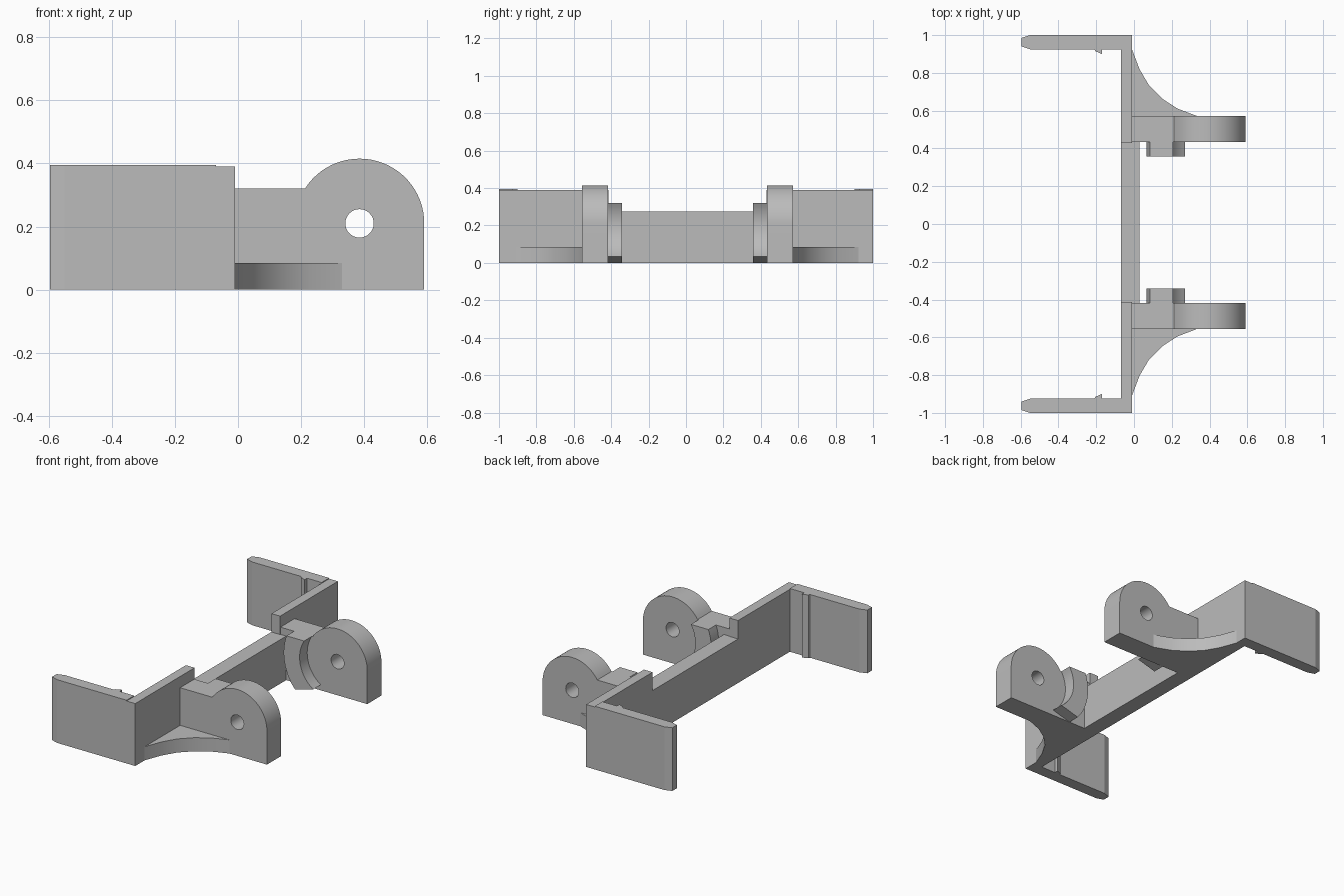
import bpy, bmesh
from math import sin, cos, pi, sqrt, atan2

if "Cube" in bpy.data.objects:
    bpy.data.objects.remove(bpy.data.objects["Cube"])

grey = bpy.data.materials.new("plain_grey")
grey.use_nodes = True
colour = (0.5, 0.5, 0.5, 1)
grey.diffuse_color = colour
grey.node_tree.nodes["Principled BSDF"].inputs["Base Color"].default_value = colour


def prism(name, profile, low, high, axis="z"):
    """Extrude a flat outline along z (outline in x, y) or y (outline in x, z)."""
    place = (lambda a, b: (a, b, low)) if axis == "z" else (lambda a, b: (a, low, b))
    bm = bmesh.new()
    face = bm.faces.new([bm.verts.new(place(a, b)) for a, b in profile])
    moved = bmesh.ops.extrude_face_region(bm, geom=[face])["geom"]
    shift = (0, 0, high - low) if axis == "z" else (0, high - low, 0)
    bmesh.ops.translate(bm, vec=shift,
                        verts=[v for v in moved if isinstance(v, bmesh.types.BMVert)])
    bmesh.ops.recalc_face_normals(bm, faces=bm.faces)
    mesh = bpy.data.meshes.new(name)
    bm.to_mesh(mesh)
    bm.free()
    mesh.materials.append(grey)
    obj = bpy.data.objects.new(name, mesh)
    bpy.context.collection.objects.link(obj)
    return obj


def arc(cx, cz, r, start, end, steps):
    return [(cx + r * cos(start + (end - start) * i / steps),
             cz + r * sin(start + (end - start) * i / steps)) for i in range(steps + 1)]


def rect(x0, x1, y0, y1):
    return [(x0, y0), (x1, y0), (x1, y1), (x0, y1)]


def activate(obj):
    bpy.ops.object.select_all(action="DESELECT")
    obj.select_set(True)
    bpy.context.view_layer.objects.active = obj


HOLE_X, HOLE_Z, EAR_R = 0.385, 0.21, 0.205
BACK, FRONT = -0.07, -0.01
ARM_TOP = 0.32
MID = 0.008  # the ears sit slightly off centre

# Low crossbar between the ears
prism("crossbar", rect(BACK, 0.03, MID - 0.425, MID + 0.425), 0, 0.275)

for side, label in ((1, "back"), (-1, "front")):
    def span(a, b):
        return sorted((side * a + MID, side * b + MID))

    # Tall upright part of the spine
    inner = side * 0.422 + MID
    prism(label + "_upright", rect(BACK, FRONT, *sorted((inner, side))), 0, 0.39)

    # End wall with a chamfered tip and a small catch ridge on its inner face
    face = 0.925
    wall = [(BACK, 1), (-0.55, 1), (-0.595, 0.985), (-0.595, 0.94), (-0.55, face),
            (-0.21, face), (-0.205, 0.915), (-0.17, 0.9), (-0.17, face), (BACK, face)]
    prism(label + "_end_wall", [(x, side * y) for x, y in wall], 0, 0.395)

    # Ear: straight arm running into a round lug
    join = pi - atan2(ARM_TOP - HOLE_Z, sqrt(EAR_R ** 2 - (ARM_TOP - HOLE_Z) ** 2))
    outline = [(FRONT, 0), (HOLE_X + EAR_R, 0)]
    outline += arc(HOLE_X, HOLE_Z, EAR_R, 0, join, 28) + [(FRONT, ARM_TOP)]
    ear = prism(label + "_ear", outline, *span(0.425, 0.565), axis="y")

    # Pivot hole
    drill = prism("drill", arc(HOLE_X, HOLE_Z, 0.045, 0, 2 * pi, 32)[:-1],
                  *span(0.35, 0.65), axis="y")
    activate(ear)
    cut = ear.modifiers.new("pivot_hole", "BOOLEAN")
    cut.operation, cut.solver, cut.object = "DIFFERENCE", "EXACT", drill
    bpy.ops.object.modifier_apply(modifier=cut.name)
    bpy.data.objects.remove(drill)

    # Curved guide rib on the inner face of the ear
    outer_r, inner_r, rise = 0.32, 0.21, ARM_TOP - HOLE_Z

    def angle(r, z):
        return pi - atan2(z, sqrt(r * r - z * z))

    rib_outline = arc(HOLE_X, HOLE_Z, outer_r, angle(outer_r, rise),
                      angle(outer_r, -HOLE_Z), 14)
    rib_outline += arc(HOLE_X, HOLE_Z, inner_r, angle(inner_r, 0.035 - HOLE_Z),
                       angle(inner_r, rise), 14)
    rib = prism(label + "_guide_rib", rib_outline, *span(0.35, 0.425), axis="y")

    # Thin concave gusset between the spine and the ear
    curve = [(FRONT, 0.915), (0.03, 0.81), (0.08, 0.725), (0.15, 0.655),
             (0.23, 0.603), (0.33, 0.565), (FRONT, 0.565)]
    gusset = prism(label + "_gusset", [(x, side * y + MID) for x, y in curve], 0, 0.085)

    for obj in (ear, rib, gusset):
        activate(obj)
        bpy.ops.object.shade_smooth_by_angle(angle=0.5)
